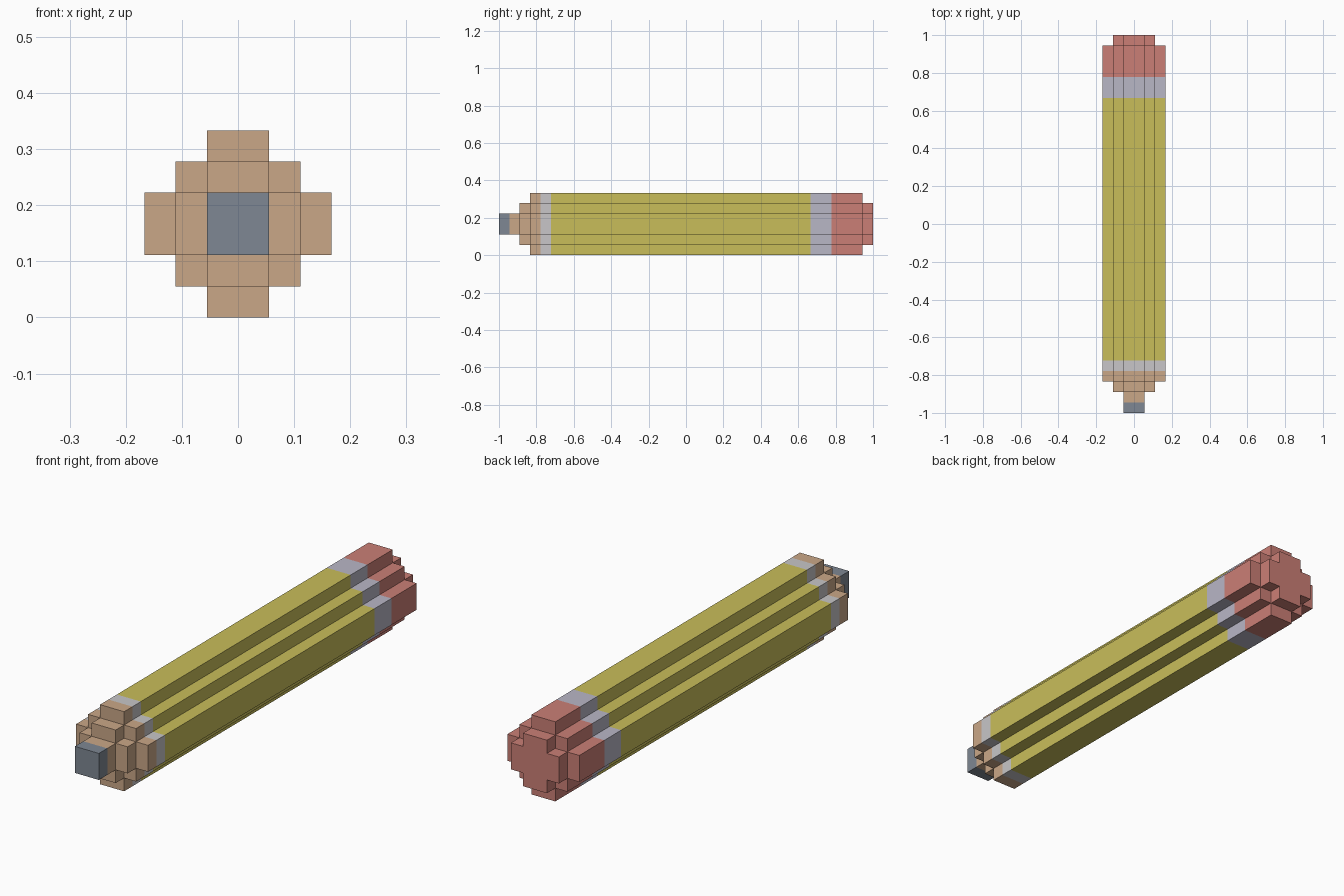
import bpy, bmesh

if "Cube" in bpy.data.objects:
    bpy.data.objects.remove(bpy.data.objects["Cube"], do_unlink=True)

U = 1 / 18  # edge of one block; the pencil is 36 blocks long and 6 across


def linear(c):
    c /= 255
    return c / 12.92 if c <= 0.04045 else ((c + 0.055) / 1.055) ** 2.4


def material(name, rgb):
    m = bpy.data.materials.new(name)
    col = [linear(c) for c in rgb] + [1]
    m.diffuse_color = col
    m.use_nodes = True
    bsdf = m.node_tree.nodes["Principled BSDF"]
    bsdf.inputs["Base Color"].default_value = col
    bsdf.inputs["Roughness"].default_value = 0.8
    return m


graphite = material("graphite grey", (126, 135, 147))
wood = material("bare wood", (202, 167, 135))
pale = material("pale grey", (200, 198, 200))
yellow = material("yellow paint", (201, 190, 90))
metal = material("ferrule grey", (185, 183, 198))
pink = material("eraser pink", (203, 127, 118))

# Parts from tip to end: slices are (start, end, radius) in blocks along y
PARTS = [
    ("graphite_tip", graphite, [(-18, -17, 0)]),
    ("wood_point", wood, [(-17, -16, 0), (-16, -15, 1), (-15, -14, 2)]),
    ("front_band", pale, [(-14, -13, 2)]),
    ("painted_shaft", yellow, [(-13, 12, 2)]),
    ("ferrule", metal, [(12, 14, 2)]),
    ("eraser", pink, [(14, 17, 2), (17, 18, 1)]),
]
SLICES = [s for part in PARTS for s in part[2]]


def filled(x, z, radius):
    """Stepped diamond cross-section; x and z are block indices."""
    p = x if x >= 0 else -x - 1
    q = z if z >= 0 else -z - 1
    return p + q <= radius


def radius_at(y):
    """Radius of the slice around a position along the pencil."""
    return next((r for a, b, r in SLICES if a < y < b), -1)


def build(name, mat, slices):
    bm = bmesh.new()

    def quad(*corners):
        bm.faces.new([bm.verts.new((x * U, y * U, (z + 3) * U)) for x, y, z in corners])

    for a, b, r in slices:
        for x in range(-3, 3):
            for z in range(-3, 3):
                if not filled(x, z, r):
                    continue
                X, Z = x + 1, z + 1
                # Long outer walls
                if not filled(x - 1, z, r):
                    quad((x, a, z), (x, a, Z), (x, b, Z), (x, b, z))
                if not filled(X, z, r):
                    quad((X, a, z), (X, b, z), (X, b, Z), (X, a, Z))
                if not filled(x, z - 1, r):
                    quad((x, a, z), (x, b, z), (X, b, z), (X, a, z))
                if not filled(x, Z, r):
                    quad((x, a, Z), (X, a, Z), (X, b, Z), (x, b, Z))
                # Exposed steps facing the tip and the eraser end
                if not filled(x, z, radius_at(a - 0.5)):
                    quad((x, a, z), (X, a, z), (X, a, Z), (x, a, Z))
                if not filled(x, z, radius_at(b + 0.5)):
                    quad((x, b, z), (x, b, Z), (X, b, Z), (X, b, z))

    # Weld the blocks and merge flat neighbours into single faces
    bmesh.ops.remove_doubles(bm, verts=bm.verts[:], dist=1e-4)
    bmesh.ops.dissolve_limit(bm, angle_limit=0.01, verts=bm.verts[:], edges=bm.edges[:])
    mesh = bpy.data.meshes.new(name)
    bm.to_mesh(mesh)
    bm.free()
    mesh.materials.append(mat)
    bpy.context.collection.objects.link(bpy.data.objects.new(name, mesh))


for part in PARTS:
    build(*part)
